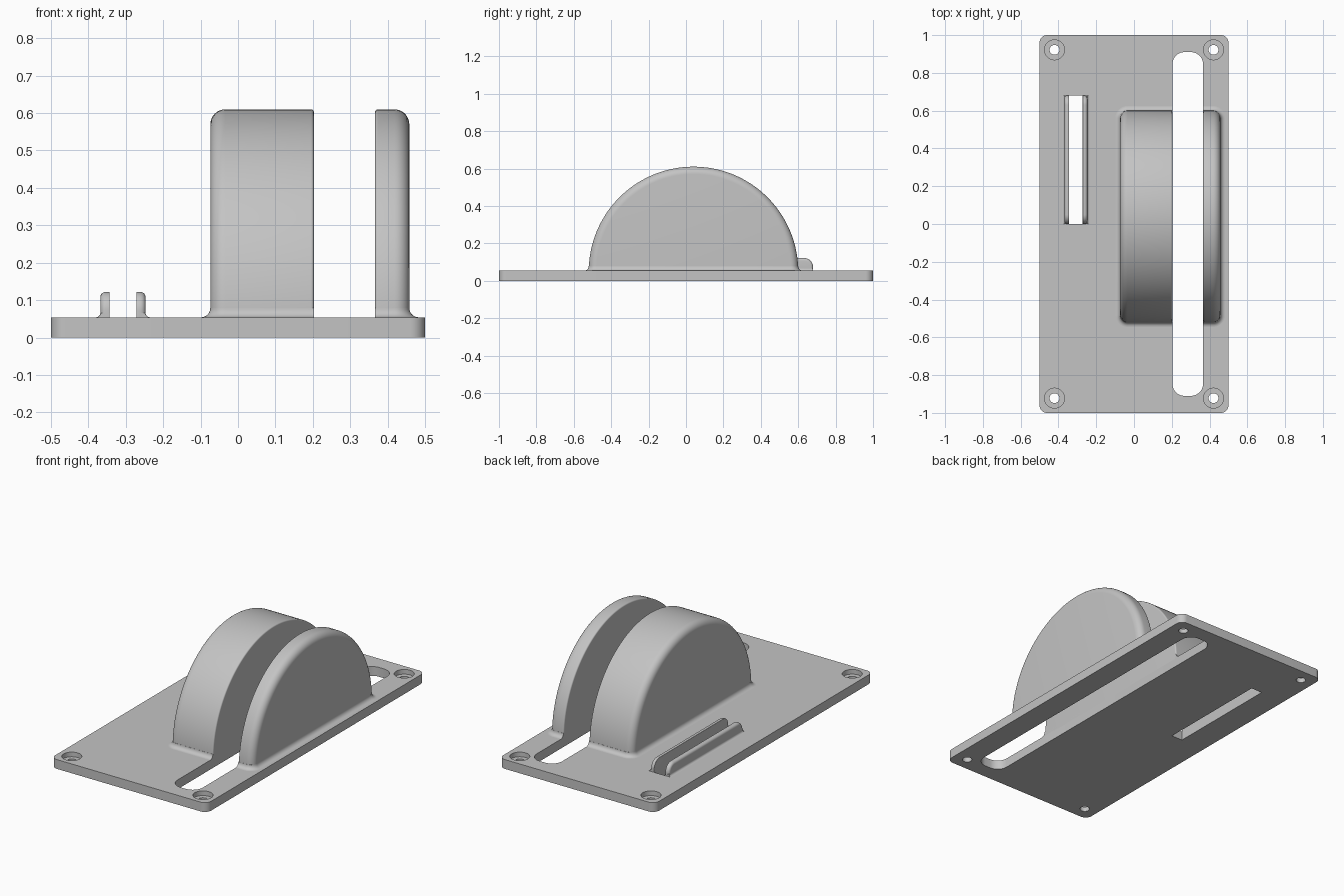
import bpy, bmesh
from math import sin, cos, pi

if "Cube" in bpy.data.objects:
    bpy.data.objects.remove(bpy.data.objects["Cube"])

grey = bpy.data.materials.new("plain grey")
grey.use_nodes = True
COLOUR = (0.55, 0.55, 0.55, 1)
grey.diffuse_color = COLOUR
bsdf = next(n for n in grey.node_tree.nodes if n.type == 'BSDF_PRINCIPLED')
bsdf.inputs["Base Color"].default_value = COLOUR

TOP = 0.054                      # upper face of the plate
SLOT_IN, SLOT_OUT = 0.203, 0.366  # blade slot sides
MID, RADIUS = 0.04, 0.56         # guard centre in y and its radius


def loft(name, rings):
    """Skin equal-length point rings and cap both ends."""
    bm = bmesh.new()
    loops = [[bm.verts.new(p) for p in ring] for ring in rings]
    for a, b in zip(loops, loops[1:]):
        for i in range(len(a)):
            j = (i + 1) % len(a)
            bm.faces.new((a[i], a[j], b[j], b[i]))
    bm.faces.new(loops[0])
    bm.faces.new(loops[-1])
    bmesh.ops.recalc_face_normals(bm, faces=bm.faces)
    mesh = bpy.data.meshes.new(name)
    bm.to_mesh(mesh)
    bm.free()
    mesh.materials.append(grey)
    ob = bpy.data.objects.new(name, mesh)
    bpy.context.collection.objects.link(ob)
    return ob


def arc(cx, cy, r, start, end, n=10):
    step = (end - start) / n
    return [(cx + r * cos(start + step * i), cy + r * sin(start + step * i))
            for i in range(n + 1)]


def rounded_rect(x0, x1, y0, y1, r):
    return (arc(x1 - r, y1 - r, r, 0, pi / 2) + arc(x0 + r, y1 - r, r, pi / 2, pi)
            + arc(x0 + r, y0 + r, r, pi, 1.5 * pi)
            + arc(x1 - r, y0 + r, r, 1.5 * pi, 2 * pi))


def prism(name, outline, z0, z1):
    return loft(name, [[(x, y, z) for x, y in outline] for z in (z0, z1)])


def smooth(ob, angle=0.55):
    bpy.ops.object.select_all(action='DESELECT')
    ob.select_set(True)
    bpy.context.view_layer.objects.active = ob
    bpy.ops.object.shade_smooth_by_angle(angle=angle)


def cut(ob, cutter):
    mod = ob.modifiers.new("cut", 'BOOLEAN')
    mod.operation, mod.solver, mod.object = 'DIFFERENCE', 'EXACT', cutter
    bpy.context.view_layer.objects.active = ob
    bpy.ops.object.modifier_apply(modifier=mod.name)
    bpy.data.objects.remove(cutter)


# Base plate with blade slot, narrow slot and counterbored screw holes
plate = prism("base_plate", rounded_rect(-0.5, 0.5, -1, 1, 0.04), 0, TOP)
cut(plate, prism("blade_slot", rounded_rect(SLOT_IN, SLOT_OUT, -0.91, 0.91, 0.065), -0.1, 0.2))
cut(plate, prism("narrow_slot", [(-0.343, 0), (-0.272, 0), (-0.272, 0.68), (-0.343, 0.68)], -0.1, 0.2))
for sx in (-1, 1):
    for sy in (-1, 1):
        for r, z0 in ((0.026, -0.1), (0.053, 0.027)):
            circle = arc(sx * 0.421, sy * 0.922, r, 0, 2 * pi, 32)[:-1]
            cut(plate, prism("screw_hole", circle, z0, 0.2))
smooth(plate)


def edge_profile(inner, outer, r_inner, r_outer, n=8):
    """Pairs of (x, inset) that round the two rims of a wall."""
    s = 1 if outer > inner else -1
    steps = [pi / 2 * i / n for i in range(n + 1)]
    rim_in = [(inner + s * r_inner * (1 - cos(a)), r_inner * (1 - sin(a))) for a in steps]
    rim_out = [(outer - s * r_outer * (1 - cos(a)), r_outer * (1 - sin(a))) for a in steps]
    return rim_in + rim_out[::-1]


def fillet(name, inner, outer, y0, y1, corner, size, ends=True):
    """Concave skirt joining a wall to the plate, flush on its inner side."""
    s = 1 if outer > inner else -1
    rings = [[(inner, y0, 0.04), (inner, y1, 0.04)]]
    rings = []
    for i in range(9):
        a = pi / 2 * i / 8
        o, z = size * (1 - sin(a)), TOP + size * (1 - cos(a))
        e = o if ends else 0
        r = corner + e
        x, lo, hi = abs(outer - inner) + o, y0 - e, y1 + e
        outline = ([(0, lo)] + arc(x - r, lo + r, r, -pi / 2, 0)
                   + arc(x - r, hi - r, r, 0, pi / 2) + [(0, hi)])
        rings.append([(inner + s * px, py, z) for px, py in outline])
    smooth(loft(name, rings), 0.7)


# Half-round guards on both sides of the blade slot
for name, inner, outer in (("wide_guard", SLOT_IN, -0.074), ("thin_guard", SLOT_OUT, 0.458)):
    rings = [[(x, y, z) for y, z in arc(MID, 0.05, RADIUS - d, 0, pi, 72)]
             for x, d in edge_profile(inner, outer, 0.008, 0.04)]
    smooth(loft(name, rings))
    fillet(name + "_fillet", inner, outer, MID - RADIUS, MID + RADIUS, 0.04, 0.025)

# Low rails beside the narrow slot
for name, inner, outer in (("right_rail", -0.343, -0.368), ("left_rail", -0.272, -0.247)):
    rings = []
    for x, d in edge_profile(inner, outer, 0.002, 0.014, 5):
        r, top = 0.05 - d, 0.122 - d
        outline = ([(d, 0.05)] + arc(0.05, top - r, r, pi, pi / 2)
                   + arc(0.63, top - r, r, pi / 2, 0) + [(0.68 - d, 0.05)])
        rings.append([(x, y, z) for y, z in outline])
    smooth(loft(name, rings))
    fillet(name + "_fillet", inner, outer, 0, 0.68, 0.002, 0.012, False)
